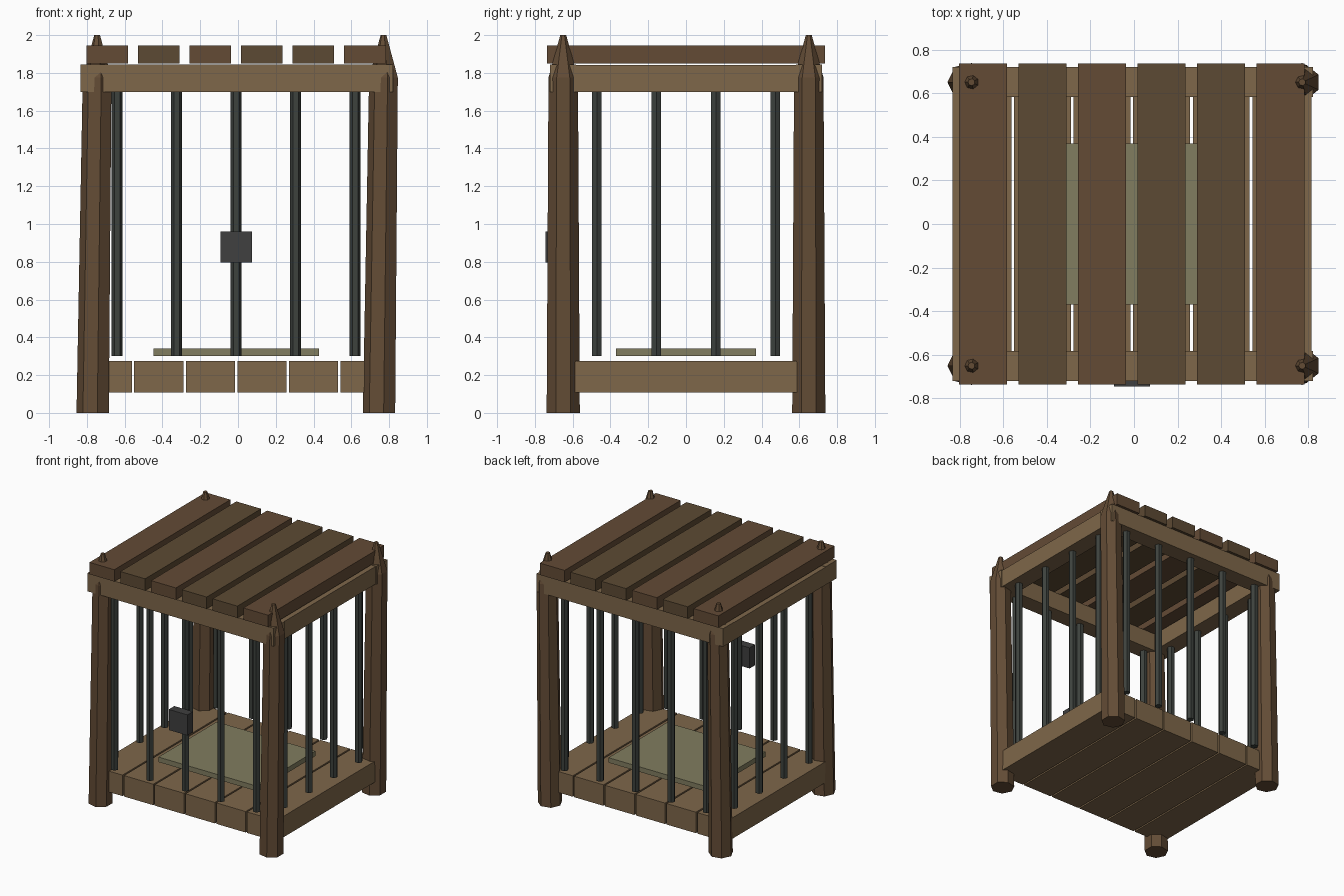
import bpy, bmesh, math

if "Cube" in bpy.data.objects:
    bpy.data.objects.remove(bpy.data.objects["Cube"])


def material(name, rgb):
    m = bpy.data.materials.new(name)
    m.diffuse_color = (*rgb, 1)
    m.use_nodes = True
    m.node_tree.nodes["Principled BSDF"].inputs["Base Color"].default_value = m.diffuse_color
    return m


DARK = material("dark_wood", (0.125, 0.072, 0.036))
ROOF_A = material("roof_wood_red", (0.125, 0.07, 0.036))
ROOF_B = material("roof_wood_brown", (0.108, 0.068, 0.033))
LIGHT = material("light_wood", (0.21, 0.135, 0.068))
IRON = material("iron", (0.047, 0.054, 0.048))
LOCK = material("lock_iron", (0.05, 0.05, 0.05))
STRAW = material("straw", (0.22, 0.205, 0.115))


def finish(bm, name, mat):
    bmesh.ops.recalc_face_normals(bm, faces=bm.faces)
    me = bpy.data.meshes.new(name)
    bm.to_mesh(me)
    bm.free()
    me.materials.append(mat)
    ob = bpy.data.objects.new(name, me)
    bpy.context.collection.objects.link(ob)
    return ob


def box(name, x, y, z, mat):
    """Box from (min, max) pairs."""
    bm = bmesh.new()
    bmesh.ops.create_cube(bm, size=1)
    for v in bm.verts:
        v.co = [p[0] if c < 0 else p[1] for c, p in zip(v.co, (x, y, z))]
    return finish(bm, name, mat)


def prism(name, rings, sides, mat):
    """Loft of polygon rings (x, y, z, radius), one corner facing -x."""
    bm = bmesh.new()
    loops = []
    for x, y, z, r in rings:
        angles = [math.pi + 2 * math.pi * i / sides for i in range(sides)]
        loops.append([bm.verts.new((x + r * math.cos(a), y + r * math.sin(a), z)) for a in angles])
    for lo, hi in zip(loops, loops[1:]):
        for i in range(sides):
            j = (i + 1) % sides
            bm.faces.new((lo[i], lo[j], hi[j], hi[i]))
    bm.faces.new(loops[0][::-1])
    bm.faces.new(loops[-1])
    return finish(bm, name, mat)


CX = -0.01  # cage sits slightly left because the posts lean right

# Leaning seven-sided posts with sharpened tips
for side, x in (("left", -0.765), ("right", 0.751)):
    for end, y in (("front", -0.65), ("back", 0.65)):
        prism(f"{end}_{side}_post",
              [(x, y, 0, 0.09), (x + 0.023, y, 1.775, 0.08), (x + 0.02, y, 2.0, 0.016)], 7, DARK)

# Floor and roof planks
for i in range(6):
    c = CX + (i - 2.5) * 0.273
    box(f"floor_plank_{i}", (c - 0.13, c + 0.13), (-0.66, 0.66), (0.107, 0.275), LIGHT)
    box(f"roof_plank_{i}", (c - 0.11, c + 0.11), (-0.735, 0.735), (1.85, 1.945),
        ROOF_A if i in (0, 2, 5) else ROOF_B)

# Top frame beams
for name, s in (("front", -1), ("back", 1)):
    box(f"{name}_beam", (-0.833, 0.82), sorted((s * 0.582, s * 0.72)), (1.70, 1.845), LIGHT)
for name, s in (("left", -1), ("right", 1)):
    box(f"{name}_beam", sorted((CX + s * 0.68, CX + s * 0.823)), (-0.585, 0.585), (1.70, 1.842), LIGHT)

# Six-sided iron bars
def bar(name, x, y):
    prism(name, [(x, y, 0.30, 0.029), (x, y, 1.71, 0.029)], 6, IRON)

for name, s in (("front", -1), ("back", 1)):
    for i in range(5):
        bar(f"{name}_bar_{i}", CX + (i - 2) * 0.315, s * 0.65)
for name, s in (("left", -1), ("right", 1)):
    for i in range(4):
        bar(f"{name}_bar_{i}", CX + s * 0.75, (i - 1.5) * 0.315)

# Straw mat and lock
box("straw_mat", (-0.447, 0.428), (-0.37, 0.37), (0.30, 0.34), STRAW)
box("lock_box", (-0.092, 0.073), (-0.745, -0.675), (0.795, 0.96), LOCK)
